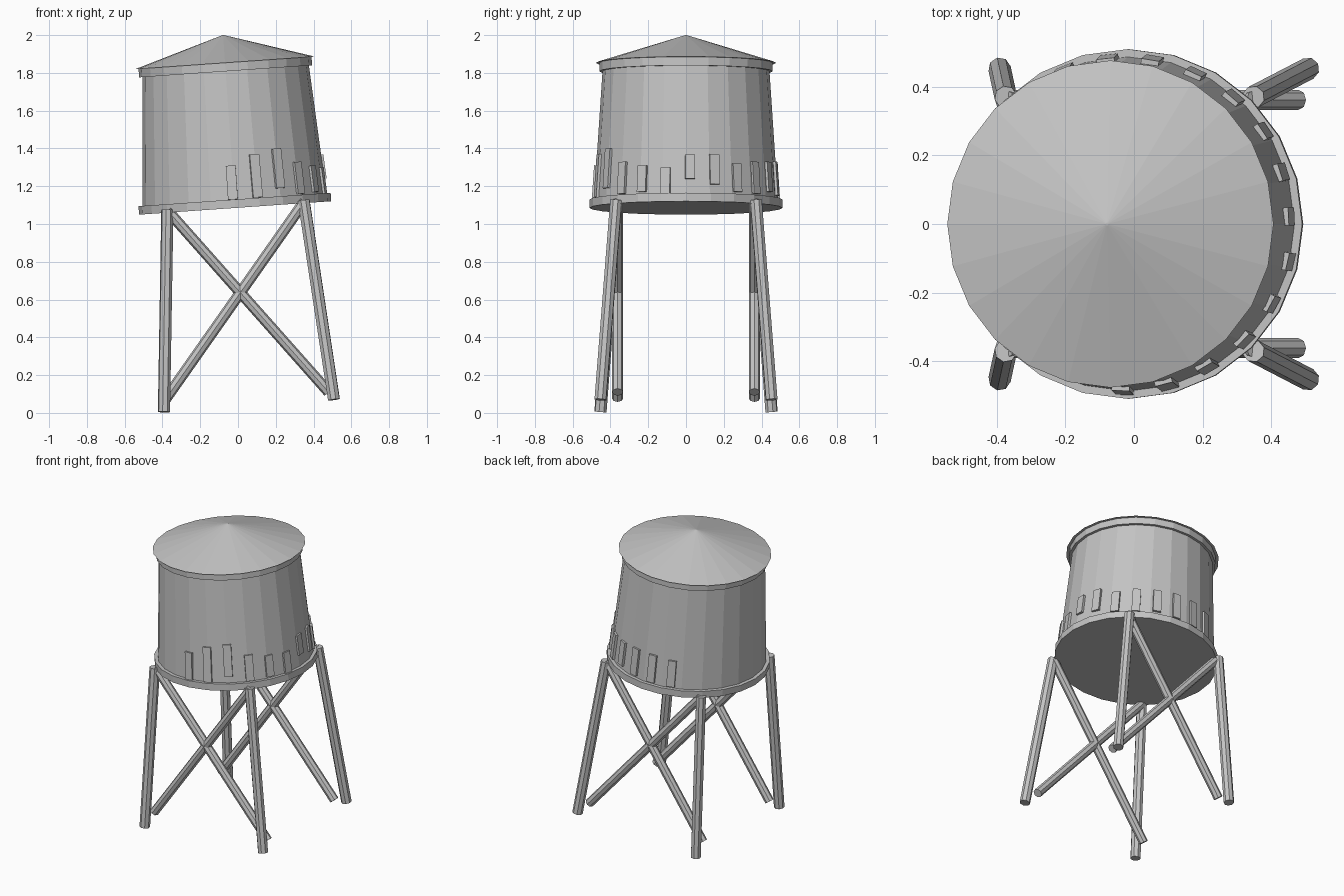
import bpy, bmesh, math
from mathutils import Matrix, Vector

if "Cube" in bpy.data.objects:
    bpy.data.objects.remove(bpy.data.objects["Cube"])

grey = bpy.data.materials.new("weathered_grey")
grey.diffuse_color = (0.55, 0.55, 0.55, 1)
grey.use_nodes = True
grey.node_tree.nodes["Principled BSDF"].inputs["Base Color"].default_value = grey.diffuse_color

# The whole tank leans slightly; its parts are built upright and then tilted
TILT = Matrix.Translation((-0.015, 0, 1.085)) @ Matrix.Rotation(math.radians(-4), 4, 'Y')


def finish(name, bm, matrix=Matrix()):
    bmesh.ops.recalc_face_normals(bm, faces=bm.faces)
    me = bpy.data.meshes.new(name)
    bm.to_mesh(me)
    bm.free()
    me.materials.append(grey)
    ob = bpy.data.objects.new(name, me)
    ob.matrix_world = matrix
    bpy.context.collection.objects.link(ob)
    return ob


def drum(name, z0, z1, r0, r1, sides=24):
    bm = bmesh.new()
    bmesh.ops.create_cone(bm, cap_ends=True, segments=sides, radius1=r0, radius2=r1,
                          depth=z1 - z0, matrix=Matrix.Translation((0, 0, (z0 + z1) / 2)))
    return finish(name, bm, TILT)


def pole(name, a, b, r, sides=8):
    a, b = Vector(a), Vector(b)
    d = b - a
    bm = bmesh.new()
    bmesh.ops.create_cone(bm, cap_ends=True, segments=sides, radius1=r, radius2=r, depth=d.length)
    m = Matrix.Translation((a + b) / 2) @ d.to_track_quat('Z', 'Y').to_matrix().to_4x4()
    return finish(name, bm, m)


# Tank body, hoops and conical roof
drum("base_rim", 0.0, 0.045, 0.51, 0.51)
drum("tank_wall", 0.02, 0.74, 0.489, 0.441)
drum("top_rim", 0.725, 0.77, 0.459, 0.459)
drum("roof", 0.77, 0.917, 0.477, 0.004)

# Loose boards around the lower wall: bottom and top of each
boards = [(0.045, 0.225), (0.047, 0.277), (0.088, 0.298), (0.05, 0.22), (0.055, 0.195),
          (0.042, 0.182), (0.121, 0.25), (0.093, 0.253), (0.057, 0.207), (0.053, 0.223),
          (0.071, 0.23), (0.06, 0.24), (0.055, 0.24), (0.055, 0.23)]
lean = math.atan2(0.048, 0.72)
for i, (low, high) in enumerate(boards):
    mid = (low + high) / 2
    radius = 0.489 - 0.0667 * (mid - 0.02)
    bm = bmesh.new()
    bmesh.ops.create_cube(bm, size=1, matrix=Matrix.Diagonal((0.022, 0.052, high - low, 1)))
    place = (Matrix.Rotation(math.radians(-91 + 15.6 * i), 4, 'Z')
             @ Matrix.Translation((radius, 0, mid)) @ Matrix.Rotation(-lean, 4, 'Y'))
    finish(f"board_{i + 1}", bm, TILT @ place)

# Splayed legs, and crossed braces on the front and back
for s, side in ((-1, "front"), (1, "back")):
    pole(f"{side}_left_leg", (-0.392, s * 0.453, 0.005), (-0.374, s * 0.37, 1.075), 0.033)
    pole(f"{side}_right_leg", (0.508, s * 0.453, 0.07), (0.348, s * 0.37, 1.125), 0.033)
    pole(f"{side}_falling_brace", (-0.372, s * 0.362, 1.07), (0.48, s * 0.362, 0.11), 0.029)
    pole(f"{side}_rising_brace", (-0.382, s * 0.362, 0.075), (0.352, s * 0.362, 1.12), 0.029)
